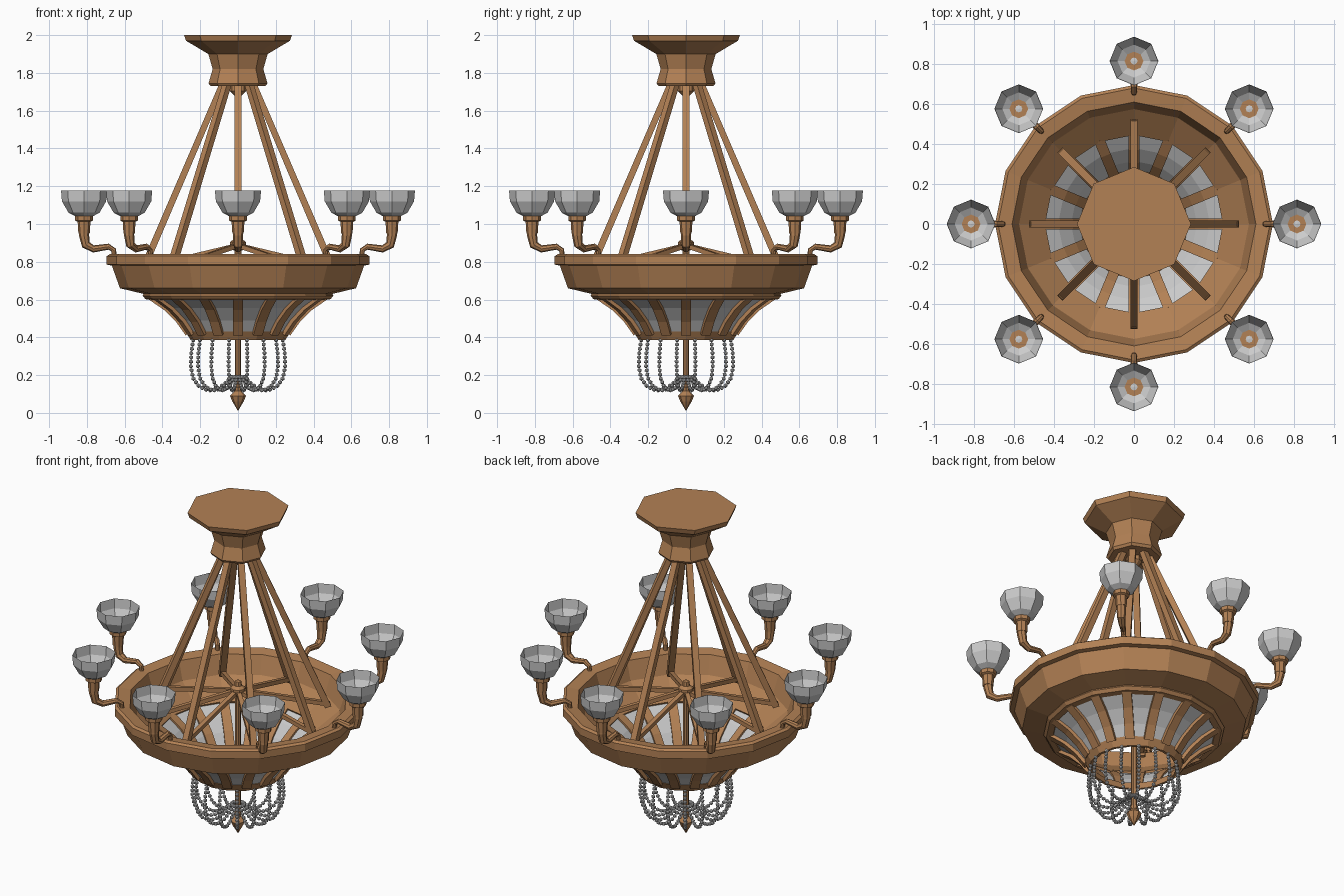
import bpy, bmesh, math
from mathutils import Vector, Matrix

if "Cube" in bpy.data.objects:
    bpy.data.objects.remove(bpy.data.objects["Cube"])

bronze = bpy.data.materials.new("bronze")
bronze.diffuse_color = (0.45, 0.22, 0.09, 1)
bronze.use_nodes = True
bronze.node_tree.nodes["Principled BSDF"].inputs["Base Color"].default_value = bronze.diffuse_color


def finish(bm, name, mat=None):
    bmesh.ops.recalc_face_normals(bm, faces=bm.faces)
    me = bpy.data.meshes.new(name)
    bm.to_mesh(me)
    bm.free()
    ob = bpy.data.objects.new(name, me)
    bpy.context.collection.objects.link(ob)
    if mat:
        me.materials.append(mat)
    return ob


def lathe(name, prof, n, mat=None, closed=False, at=(0, 0, 0)):
    """Revolve an (r, z) profile with n flat sides, vertices on the axes."""
    bm = bmesh.new()
    rings = []
    for r, z in prof:
        if r == 0:
            rings.append([bm.verts.new((at[0], at[1], at[2] + z))] * n)
        else:
            rings.append([bm.verts.new((at[0] + r * math.cos(math.tau * i / n),
                                        at[1] + r * math.sin(math.tau * i / n),
                                        at[2] + z)) for i in range(n)])
    pairs = list(zip(rings, rings[1:])) + ([(rings[-1], rings[0])] if closed else [])
    for a, b in pairs:
        for i in range(n):
            j = (i + 1) % n
            quad = list(dict.fromkeys((a[i], a[j], b[j], b[i])))
            bm.faces.new(quad)
    return finish(bm, name, mat)


def slab(name, poly, width, angle, mat):
    """Extrude an (r, z) outline sideways and turn it about the z axis."""
    bm = bmesh.new()
    lo = [bm.verts.new((r, -width / 2, z)) for r, z in poly]
    hi = [bm.verts.new((r, width / 2, z)) for r, z in poly]
    bm.faces.new(lo)
    bm.faces.new(hi)
    for i in range(len(poly)):
        j = (i + 1) % len(poly)
        bm.faces.new((lo[i], lo[j], hi[j], hi[i]))
    bm.transform(Matrix.Rotation(angle, 4, 'Z'))
    return finish(bm, name, mat)


def tube(name, path, angle, n, mat):
    """Tapered tube along (r, z, radius) points in a radial plane."""
    bm = bmesh.new()
    pts = [Vector((p[0], 0, p[1])) for p in path]
    rings = []
    for k, p in enumerate(pts):
        t = (pts[min(k + 1, len(pts) - 1)] - pts[max(k - 1, 0)]).normalized()
        side = Vector((0, 1, 0))
        up = t.cross(side)
        rings.append([bm.verts.new(p + path[k][2] * (side * math.cos(math.tau * i / n)
                                                     + up * math.sin(math.tau * i / n)))
                      for i in range(n)])
    for a, b in zip(rings, rings[1:]):
        for i in range(n):
            bm.faces.new((a[i], a[(i + 1) % n], b[(i + 1) % n], b[i]))
    bm.faces.new(rings[0])
    bm.faces.new(rings[-1])
    bm.transform(Matrix.Rotation(angle, 4, 'Z'))
    return finish(bm, name, mat)


# Ceiling canopy and the small boss beneath it
lathe("canopy", [(0, 2), (.285, 2), (.275, 1.97), (.157, 1.9), (.134, 1.82),
                 (.156, 1.745), (.145, 1.73), (0, 1.73)], 8, bronze)
lathe("canopy_boss", [(0, 1.74), (.045, 1.73), (.045, 1.705), (.02, 1.68), (0, 1.68)], 8, bronze)

# Bowl rim with its stepped underside
lathe("bowl_rim", [(.61, .83), (.68, .84), (.695, .83), (.695, .785), (.668, .78), (.625, .66),
                   (.5, .63), (.505, .62), (.49, .602), (.455, .598), (.445, .615), (.575, .72)],
      16, bronze, closed=True)

# Flared glass skirt, ribs over it and the bottom collar
skirt = [(.46, .61), (.38, .555), (.315, .49), (.265, .42)]
lathe("glass_skirt", skirt, 16)
rib = [(r + .012, z - .01) for r, z in skirt] + [(r - .010, z + .01) for r, z in reversed(skirt)]
for i in range(16):
    slab("skirt_rib", rib, .053, math.tau * i / 16, bronze)
lathe("skirt_collar", [(.278, .43), (.25, .385), (.235, .385), (.25, .43)], 16, bronze, closed=True)

# Central stem with hub and pointed finial
lathe("stem", [(0, .9), (.016, .9), (.016, .12), (0, .12)], 8, bronze)
lathe("hub", [(0, .95), (.018, .945), (.022, .92), (.042, .905), (.042, .875), (.022, .86), (0, .855)],
      8, bronze)
lathe("finial", [(0, .14), (.022, .135), (.018, .115), (.042, .09), (.03, .06), (0, .01)], 8, bronze)

shade = [(0, 1.045), (.045, 1.04), (.082, 1.06), (.117, 1.12), (.122, 1.178)]
arm = [(.655, .825, .013), (.658, .862, .014), (.685, .880, .016), (.765, .868, .019),
       (.805, .890, .024), (.815, .94, .027), (.815, 1.02, .027)]
for i in range(8):
    a = math.tau * i / 8
    # Hanging rod and the spoke that ties its foot to the hub
    slab("hanging_rod", [(.065, 1.74), (.10, 1.74), (.525, .755), (.49, .745)], .036, a, bronze)
    slab("spoke", [(.02, .895), (.02, .87), (.52, .75), (.52, .775)], .025, a, bronze)
    # Lamp arm, cup and glass shade
    tube("lamp_arm", arm, a, 8, bronze)
    c = (.815 * math.cos(a), .815 * math.sin(a), 0)
    lathe("lamp_cup", [(0, .95), (.03, .95), (.034, 1.012), (.047, 1.018), (.047, 1.043), (0, 1.043)],
          8, bronze, at=c)
    lathe("lamp_shade", shade, 8, at=c)

# Bead strands draped from the collar to the stem
drape = [(.242, .385), (.252, .32), (.255, .25), (.243, .185), (.21, .14), (.16, .118),
         (.11, .128), (.065, .16), (.02, .205)]
beads, left = [], 0.0
for (r0, z0), (r1, z1) in zip(drape, drape[1:]):
    d = math.hypot(r1 - r0, z1 - z0)
    while left < d:
        beads.append((r0 + (r1 - r0) * left / d, z0 + (z1 - z0) * left / d))
        left += .023
    left -= d
for i in range(16):
    bm = bmesh.new()
    turn = Matrix.Rotation(math.tau * (i + .5) / 16, 4, 'Z')
    for r, z in beads:
        bmesh.ops.create_icosphere(bm, subdivisions=1, radius=.012,
                                   matrix=turn @ Matrix.Translation((r, 0, z)))
    finish(bm, "bead_strand")
